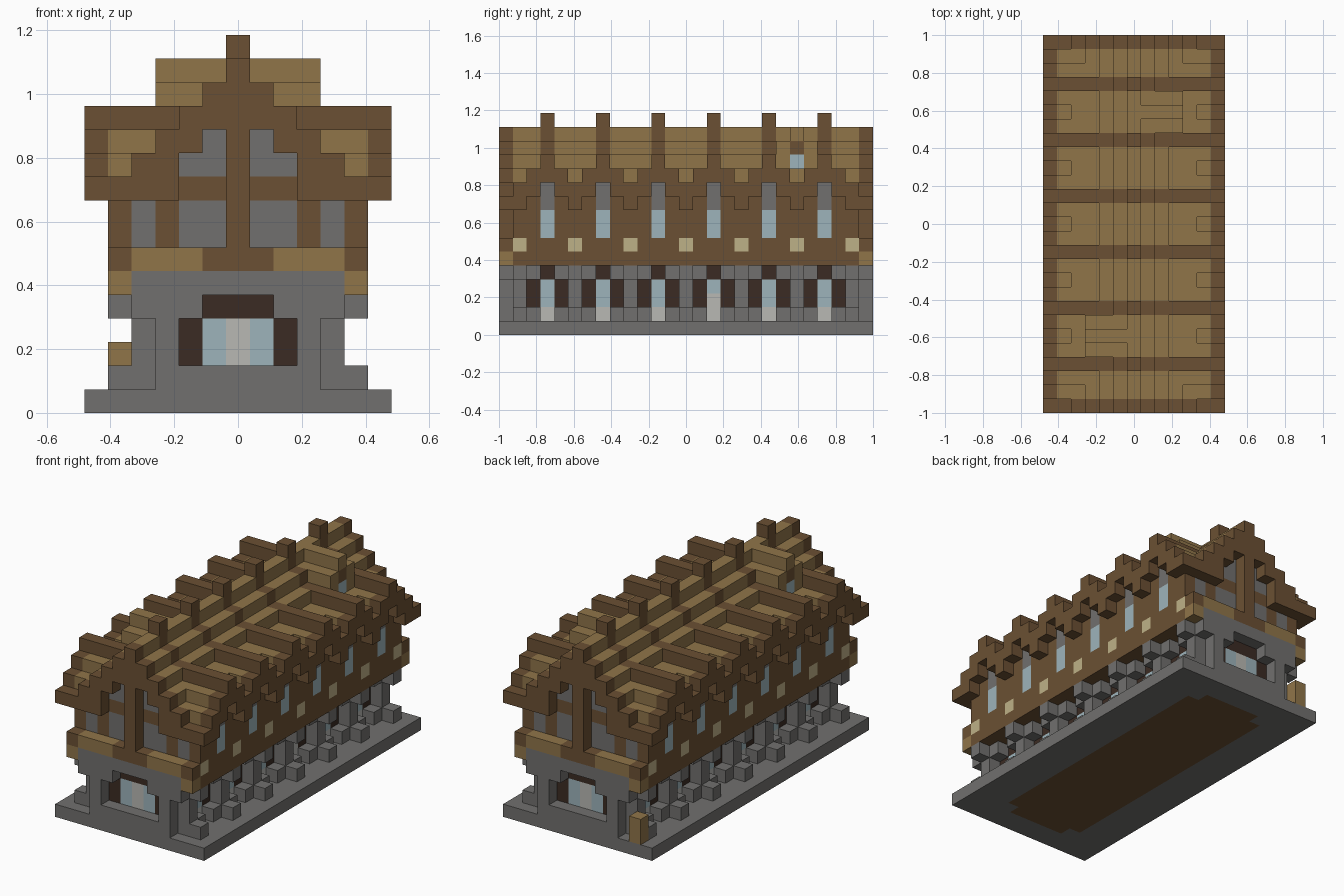
import bpy
import bmesh
from mathutils import Vector

cube = bpy.data.objects.get("Cube")
if cube:
    bpy.data.objects.remove(cube, do_unlink=True)

# Block grid: 13 wide, 27 long, 16 high
NX, NY = 13, 27
U = 2 / NY
MIDX, ENDX, ENDY = 6, NX - 1, NY - 1
BAYS = range(3, ENDY, 4)       # window bays
PIERS = range(1, ENDY, 4)      # piers between bays
grid = {}
part_material = {}


def linear(hexcode):
    values = [int(hexcode[n:n + 2], 16) / 255 for n in (0, 2, 4)]
    return [((v + 0.055) / 1.055) ** 2.4 for v in values] + [1]


def make_material(name, hexcode):
    mat = bpy.data.materials.new(name)
    mat.use_nodes = True
    mat.diffuse_color = linear(hexcode)
    bsdf = next(n for n in mat.node_tree.nodes if n.type == "BSDF_PRINCIPLED")
    bsdf.inputs["Base Color"].default_value = linear(hexcode)
    bsdf.inputs["Roughness"].default_value = 0.9
    return mat


MATS = {
    "stone": make_material("stone_grey", "71706e"),
    "oak": make_material("light_oak", "907549"),
    "timber": make_material("brown_timber", "6b5033"),
    "dark": make_material("dark_wood", "3b2b23"),
    "glass": make_material("pale_blue_glass", "9db4bb"),
    "white": make_material("pale_grey", "b9b9b4"),
    "lamp": make_material("warm_lamp", "beb187"),
}


def span(v):
    if isinstance(v, int):
        return [v]
    return range(v[0], v[1] + 1) if isinstance(v, tuple) else v


def put(part, mat, xs, ys, zs, mirror=""):
    """Fill blocks; tuples are inclusive spans, mirror lists the mirrored axes."""
    part_material[part] = mat
    for i in span(xs):
        for j in span(ys):
            for k in span(zs):
                for a in {i, ENDX - i} if "x" in mirror else {i}:
                    for b in {j, ENDY - j} if "y" in mirror else {j}:
                        grid[a, b, k] = part


# Base slab with a plank floor
put("base", "stone", (0, ENDX), (0, ENDY), 0)
put("ground_floor", "timber", (3, 9), (3, 23), 0)
put("ground_floor", "timber", (4, 8), 2, 0, "y")

# Stone end walls with a recessed window
put("end_wall", "stone", (3, 9), 0, (1, 3), "y")
put("end_wall", "stone", (2, 10), 0, (4, 5), "y")
put("end_window_frame", "dark", (4, 8), 1, (1, 4), "y")
put("end_window_glass", "glass", (5, 7), 1, (2, 3), "y")
put("end_window_bar", "white", MIDX, 1, (2, 3), "y")
for k, half in ((2, 2), (3, 2), (4, 1)):
    for i in range(MIDX - half, MIDX + half + 1):
        for j in (0, ENDY):
            del grid[i, j, k]

# Stone side arcades: piers, footings, corbels and recessed windows
put("side_lintel", "stone", 10, (1, 25), 4, "x")
put("side_plinth", "stone", 10, (1, 25), 1, "x")
put("side_pier", "stone", 10, PIERS, (1, 4), "x")
put("pier_footing", "stone", 11, PIERS, 1, "x")
put("pier_corbel", "stone", 11, PIERS, 4, "x")
put("side_window_frame", "dark", 9, (2, 24), (1, 4), "x")
put("side_window_glass", "glass", 9, BAYS, (2, 3), "x")
put("side_window_sill", "white", 9, BAYS, 1, "x")
put("side_window_sill", "white", 9, 15, 2)
for j in BAYS:
    for i in (2, 10):
        for k in (1, 4):
            del grid[i, j, k]
put("crate", "oak", 1, ENDY, (1, 2))

# Upper floor: jettied timber side walls with lamps and windows
put("upper_floor", "timber", (1, 11), (1, 25), 5)
put("side_wall", "timber", 11, (1, 25), (6, 10), "x")
put("lamp", "lamp", 11, PIERS, 6, "x")
put("upper_window", "glass", 11, BAYS, (7, 8), "x")
put("upper_window_panel", "stone", 11, BAYS, (9, 10), "x")

# Gable walls: timber posts, plaster panels, oak band
put("gable_wall", "timber", (1, 11), 1, (6, 9), "y")
put("gable_panel", "stone", 2, 1, (7, 8), "xy")
put("gable_panel", "stone", (4, 5), 1, (7, 8), "xy")
put("gable_panel", "stone", (3, 9), 1, 10, "y")
put("gable_panel", "stone", (4, 8), 1, 11, "y")
put("oak_band", "oak", (2, 4), 0, 6, "xy")
put("oak_band", "oak", 1, 0, 5, "xy")
put("band_centre", "timber", (5, 7), 0, 6, "y")
put("band_corner", "timber", 1, 0, 6, "xy")
put("lamp", "lamp", 11, PIERS, 6, "x")

# Oak roof: shallow skirt, then steps up to the ridge
for j in range(1, ENDY):
    if j in PIERS:
        put("roof", "oak", 1, j, 10, "x")
    else:
        put("roof", "oak", 1, j, 11, "x")
    put("roof", "oak", 2, j, 10 if j in (1, 25) else 11, "x")
    put("roof", "oak", 3, j, 11, "x")
for step in range(3):
    put("roof", "oak", 4 + step, (1, 25), 12 + step, "x")

# Brown rafters over every bay
for j in BAYS:
    put("rafter", "timber", (1, 4), j, 12, "x")
    put("rafter", "timber", 5, j, 13, "x")
    put("rafter", "timber", MIDX, j, (14, 15))

# Zigzag eaves, peaking over each bay
for j in range(1, ENDY):
    rise = 2 - min(abs(j - b) for b in BAYS)
    put("eaves", "timber", 0, j, (9 + rise, 10 + rise), "x")

# Stepped gable frames with a centre post
put("gable_frame", "timber", (0, 3), 0, 9, "xy")
put("gable_frame", "timber", (2, 3), 0, 10, "xy")
put("gable_frame", "timber", (3, 4), 0, 11, "xy")
put("gable_frame", "timber", (4, 5), 0, 12, "xy")
put("gable_frame", "timber", 5, 0, 13, "xy")
put("gable_post", "timber", MIDX, 0, (7, 14), "y")


# Two dormers on opposite slopes
def dormer(xs, face, mid):
    put("dormer", "oak", xs, [mid - 1, mid + 1], (12, 13))
    put("dormer", "oak", xs, mid, 14)
    put("dormer_beam", "timber", face, mid, 13)
    put("dormer_window", "glass", face, mid, 12)


dormer((7, 9), 9, 21)
dormer((3, 5), 3, 5)


# Turn each part into a mesh of its exposed block faces
def build(part):
    bm = bmesh.new()
    for cell in [c for c, p in grid.items() if p == part]:
        centre = Vector(((cell[0] - ENDX / 2), (cell[1] - ENDY / 2), cell[2] + 0.5))
        for axis in range(3):
            for sign in (-1, 1):
                near = list(cell)
                near[axis] += sign
                if tuple(near) in grid:
                    continue
                n, u, v = Vector(), Vector(), Vector()
                n[axis] = sign / 2
                u[(axis + 1) % 3] = 0.5
                v[(axis + 2) % 3] = sign / 2
                corners = (-u - v, u - v, u + v, v - u)
                bm.faces.new([bm.verts.new((centre + n + c) * U) for c in corners])
    bmesh.ops.remove_doubles(bm, verts=bm.verts, dist=U / 100)
    mesh = bpy.data.meshes.new(part)
    bm.to_mesh(mesh)
    bm.free()
    mesh.materials.append(MATS[part_material[part]])
    bpy.context.collection.objects.link(bpy.data.objects.new(part, mesh))


for part in part_material:
    if part in grid.values():
        build(part)
